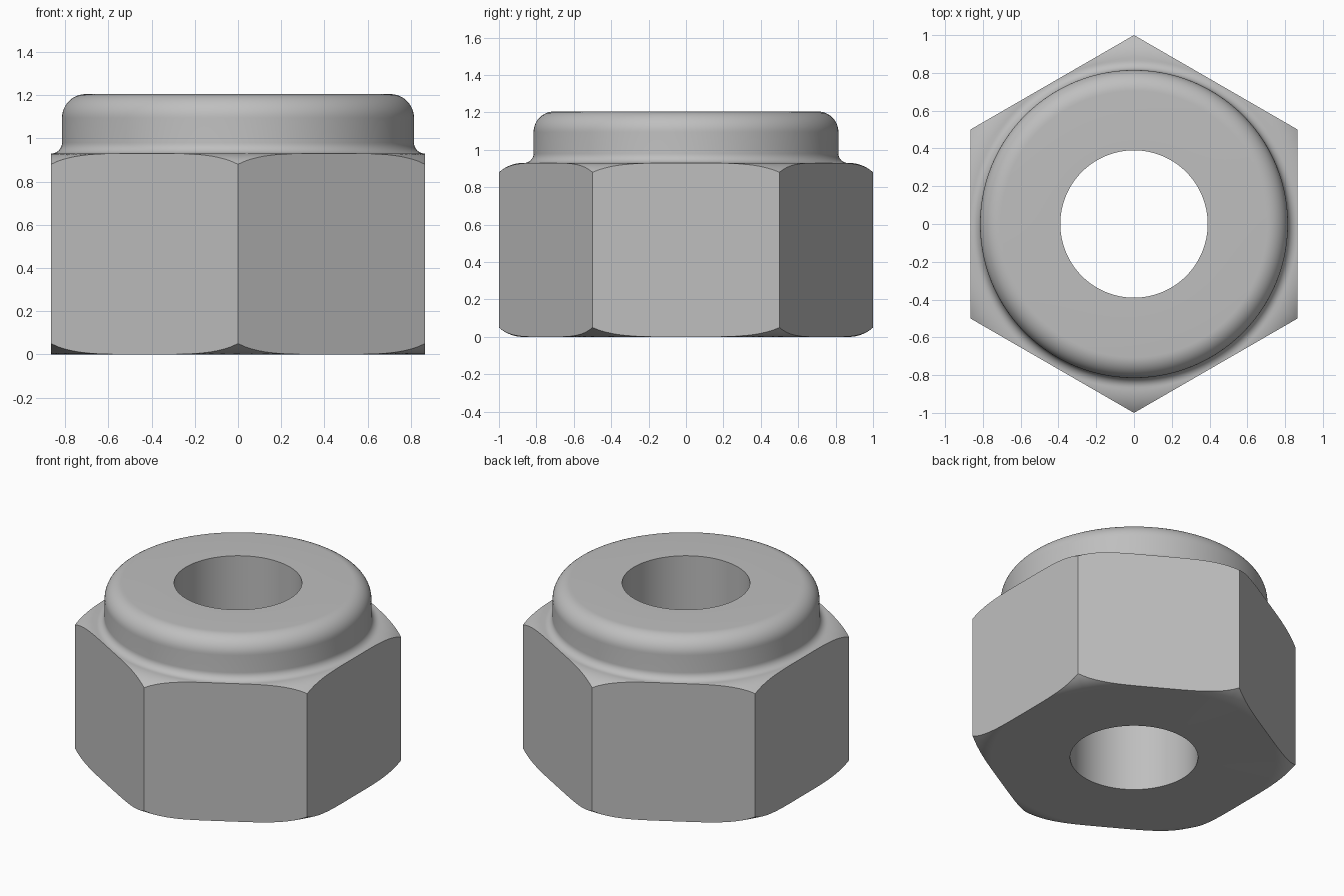
import bpy, bmesh
from math import sin, cos, pi, sqrt, radians

cube = bpy.data.objects.get("Cube")
if cube:
    bpy.data.objects.remove(cube, do_unlink=True)

SEGMENTS = 192          # divisible by 6, so the hexagon corners are exact
FLAT = sqrt(3) / 2      # distance from the axis to each wrench flat
BODY_TOP = 0.93
HEIGHT = 1.205
HOLE = 0.39
COLLAR = 0.815
FILLET = 0.05
ROUND = 0.11
CHAMFER_START = 0.87
CHAMFER_RADIUS = 0.194

steel = bpy.data.materials.new("steel grey")
steel.use_nodes = True
colour = (0.52, 0.52, 0.52, 1)
steel.diffuse_color = colour
steel.node_tree.nodes["Principled BSDF"].inputs["Base Color"].default_value = colour


def hex_radius(angle):
    """Radius of the hexagon, with corners on the y axis."""
    a = (angle + pi / 6) % (pi / 3) - pi / 6
    return FLAT / cos(a)


def chamfer_drop(r):
    """How far the rounded corner chamfer falls at radius r."""
    d = max(0, r - CHAMFER_START)
    return CHAMFER_RADIUS - sqrt(CHAMFER_RADIUS ** 2 - d * d)


def arc(cx, cz, radius, start, end, steps):
    angles = [radians(start + (end - start) * i / steps) for i in range(steps + 1)]
    return [(cx + radius * cos(a), cz + radius * sin(a)) for a in angles]


def section(angle):
    """Closed radial section of the nut at one angle, from the bottom of the hole outwards."""
    outer = hex_radius(angle)
    inner = COLLAR + FILLET
    radii = [inner + (outer - inner) * i / 8 for i in range(9)]
    bottom = [(r, chamfer_drop(r)) for r in radii]
    top = [(r, BODY_TOP - chamfer_drop(r)) for r in reversed(radii)]
    fillet = arc(inner, BODY_TOP + FILLET, FILLET, 270, 180, 8)[1:]
    crown = arc(COLLAR - ROUND, HEIGHT - ROUND, ROUND, 0, 90, 12)
    return [(HOLE, 0)] + bottom + top + fillet + crown + [(HOLE, HEIGHT)]


# Locking nut: radial sections bridged into one closed ring
bm = bmesh.new()
rings = []
for i in range(SEGMENTS):
    a = 2 * pi * i / SEGMENTS
    rings.append([bm.verts.new((r * cos(a), r * sin(a), z)) for r, z in section(a)])
for i, ring in enumerate(rings):
    following = rings[(i + 1) % SEGMENTS]
    for j in range(len(ring)):
        k = (j + 1) % len(ring)
        bm.faces.new((ring[j], following[j], following[k], ring[k]))
bmesh.ops.recalc_face_normals(bm, faces=bm.faces)

mesh = bpy.data.meshes.new("locking_nut")
bm.to_mesh(mesh)
bm.free()
mesh.materials.append(steel)
nut = bpy.data.objects.new("locking_nut", mesh)
bpy.context.collection.objects.link(nut)

# Smooth curves, crisp wrench flats
bpy.ops.object.select_all(action='DESELECT')
nut.select_set(True)
bpy.context.view_layer.objects.active = nut
bpy.ops.object.shade_smooth_by_angle(angle=radians(30))
